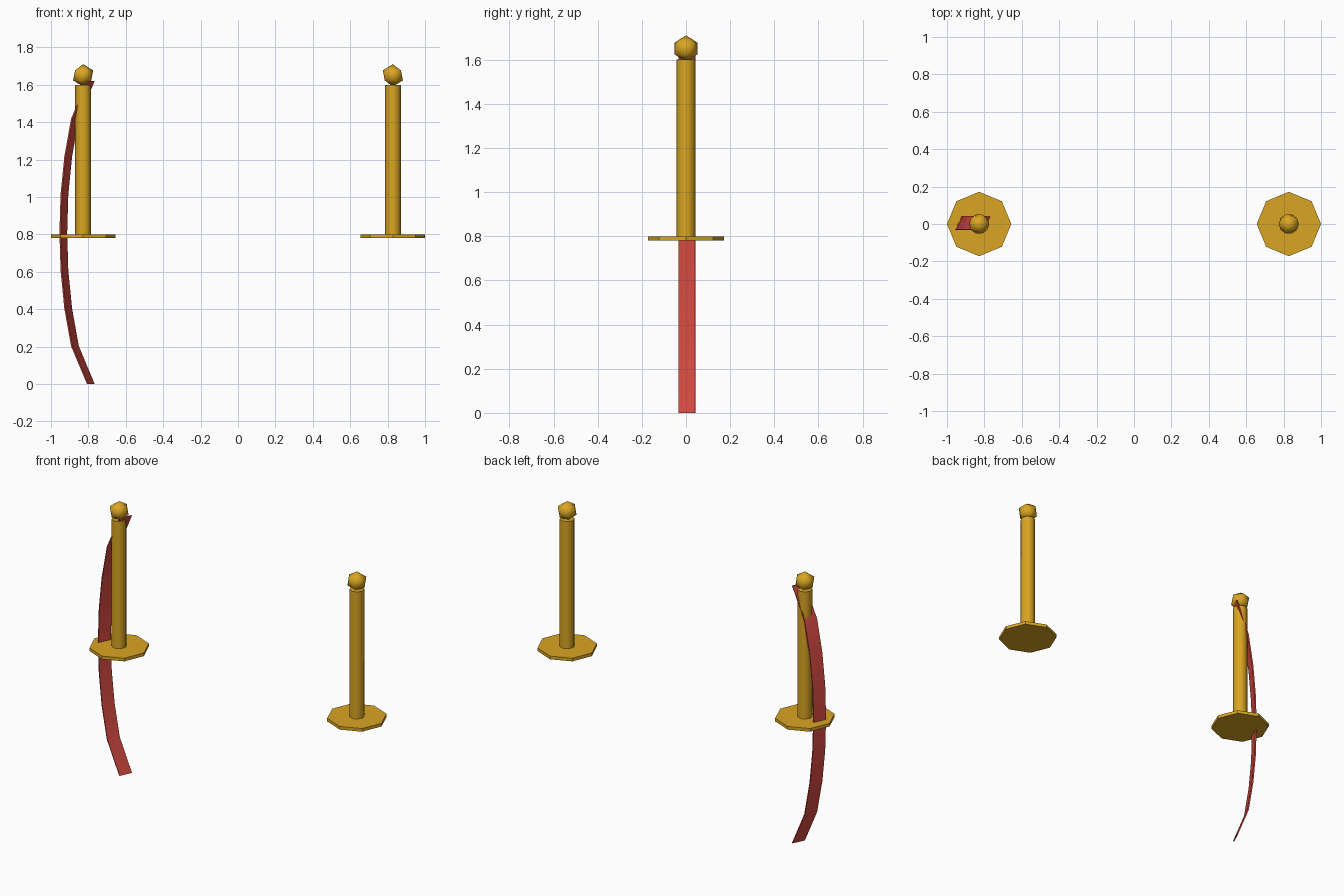
import bpy, bmesh, math

cube = bpy.data.objects.get("Cube")
if cube:
    bpy.data.objects.remove(cube, do_unlink=True)


def make_material(name, color):
    mat = bpy.data.materials.new(name)
    mat.diffuse_color = color
    mat.use_nodes = True
    mat.node_tree.nodes["Principled BSDF"].inputs["Base Color"].default_value = color
    return mat


GOLD = make_material("gold", (0.70, 0.376, 0.016, 1))
RED = make_material("red", (0.66, 0.068, 0.052, 1))


def finish(obj, name, mat, angle):
    obj.name = obj.data.name = name
    obj.data.materials.append(mat)
    bpy.ops.object.select_all(action='DESELECT')
    obj.select_set(True)
    bpy.context.view_layer.objects.active = obj
    bpy.ops.object.shade_smooth_by_angle(angle=math.radians(angle))


def disc(name, x, radius, z0, z1, angle):
    # Upright eight-sided cylinder
    bpy.ops.mesh.primitive_cylinder_add(vertices=8, radius=radius, depth=z1 - z0,
                                        location=(x, 0, (z0 + z1) / 2))
    finish(bpy.context.object, name, GOLD, angle)


# Two hilts: guard, handle and pommel
for side, x in (("right", -0.828), ("left", 0.828)):
    disc(side + "_guard", x, 0.172, 0.78, 0.80, 30)
    disc(side + "_handle", x, 0.043, 0.80, 1.60, 60)
    bpy.ops.mesh.primitive_ico_sphere_add(subdivisions=1, radius=0.06, location=(x, 0, 1.65),
                                          rotation=(0, 0, math.pi if x > 0 else 0))
    finish(bpy.context.object, side + "_pommel", GOLD, 60)

# Curved blade: a thin turned rectangle swept up a symmetric bow
half_bow = [(-0.787, 0.0), (-0.872, 0.203), (-0.908, 0.405), (-0.928, 0.608)]
path = half_bow + [(-0.934, 0.81)] + [(x, 1.62 - z) for x, z in reversed(half_bow)]
turn = math.radians(25)
width, thick = 0.081, 0.008
bm = bmesh.new()
rings = []
for px, pz in path:
    ring = []
    for u, v in ((-1, -1), (1, -1), (1, 1), (-1, 1)):
        a, b = u * thick / 2, v * width / 2
        ring.append(bm.verts.new((px + a * math.cos(turn) + b * math.sin(turn),
                                  0.005 - a * math.sin(turn) + b * math.cos(turn), pz)))
    rings.append(ring)
for low, high in zip(rings, rings[1:]):
    for i in range(4):
        j = (i + 1) % 4
        bm.faces.new((low[i], low[j], high[j], high[i]))
bm.faces.new(rings[0])
bm.faces.new(rings[-1])
bmesh.ops.recalc_face_normals(bm, faces=bm.faces)
mesh = bpy.data.meshes.new("curved_blade")
bm.to_mesh(mesh)
bm.free()
blade = bpy.data.objects.new("curved_blade", mesh)
bpy.context.collection.objects.link(blade)
finish(blade, "curved_blade", RED, 30)
